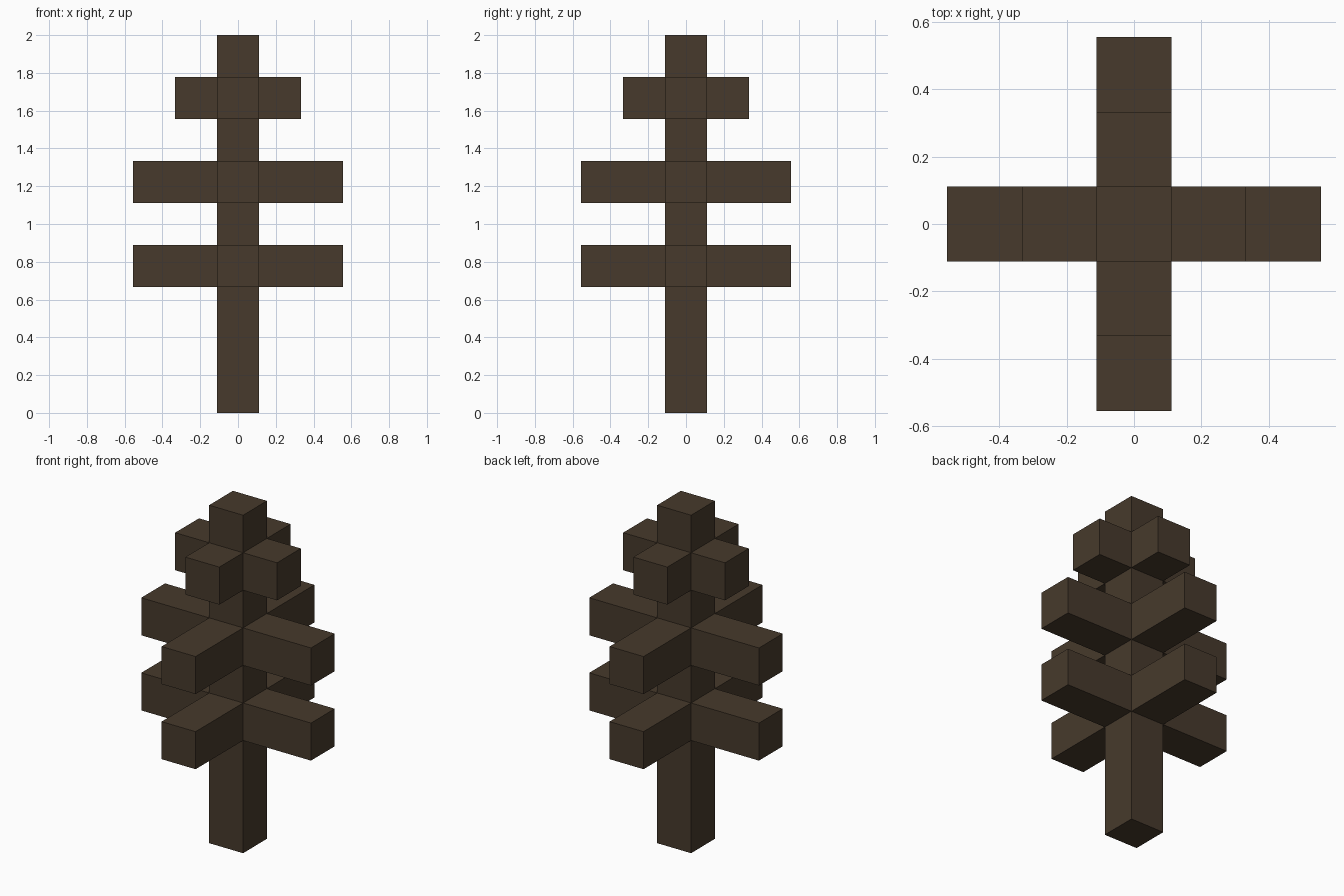
import bpy
import bmesh
from math import pi
from mathutils import Matrix, Vector

cube = bpy.data.objects.get("Cube")
if cube:
    bpy.data.objects.remove(cube, do_unlink=True)

UNIT = 2 / 9  # edge of one block; the trunk is nine blocks tall

bark = bpy.data.materials.new("dark brown bark")
bark.use_nodes = True
colour = (0.063, 0.042, 0.025, 1)
bark.diffuse_color = colour
bark.node_tree.nodes["Principled BSDF"].inputs["Base Color"].default_value = colour


def add_beam(name, size, centre, angle=0.0, open_inner_end=False):
    """Square beam measured in blocks, turned about the trunk axis."""
    bm = bmesh.new()
    bmesh.ops.create_cube(bm, size=1)
    if open_inner_end:
        inner = [f for f in bm.faces if f.normal.x < -0.9]
        bmesh.ops.delete(bm, geom=inner, context='FACES_ONLY')
    place = (Matrix.Rotation(angle, 4, 'Z')
             @ Matrix.Translation(Vector(centre) * UNIT)
             @ Matrix.Diagonal((*(Vector(size) * UNIT), 1)))
    bm.transform(place)
    mesh = bpy.data.meshes.new(name)
    bm.to_mesh(mesh)
    bm.free()
    mesh.materials.append(bark)
    obj = bpy.data.objects.new(name, mesh)
    bpy.context.collection.objects.link(obj)
    return obj


# Trunk
add_beam("trunk", (1, 1, 9), (0, 0, 4.5))

# Three tiers of four branches, growing out from the trunk sides
tiers = {"lower": (3.5, 2), "middle": (5.5, 2), "upper": (7.5, 1)}
sides = ("left", "back", "right", "front")
for tier, (height, length) in tiers.items():
    for i, side in enumerate(sides):
        add_beam(f"{tier}_{side}_branch", (length, 1, 1),
                 (0.5 + length / 2, 0, height), i * pi / 2, open_inner_end=True)
